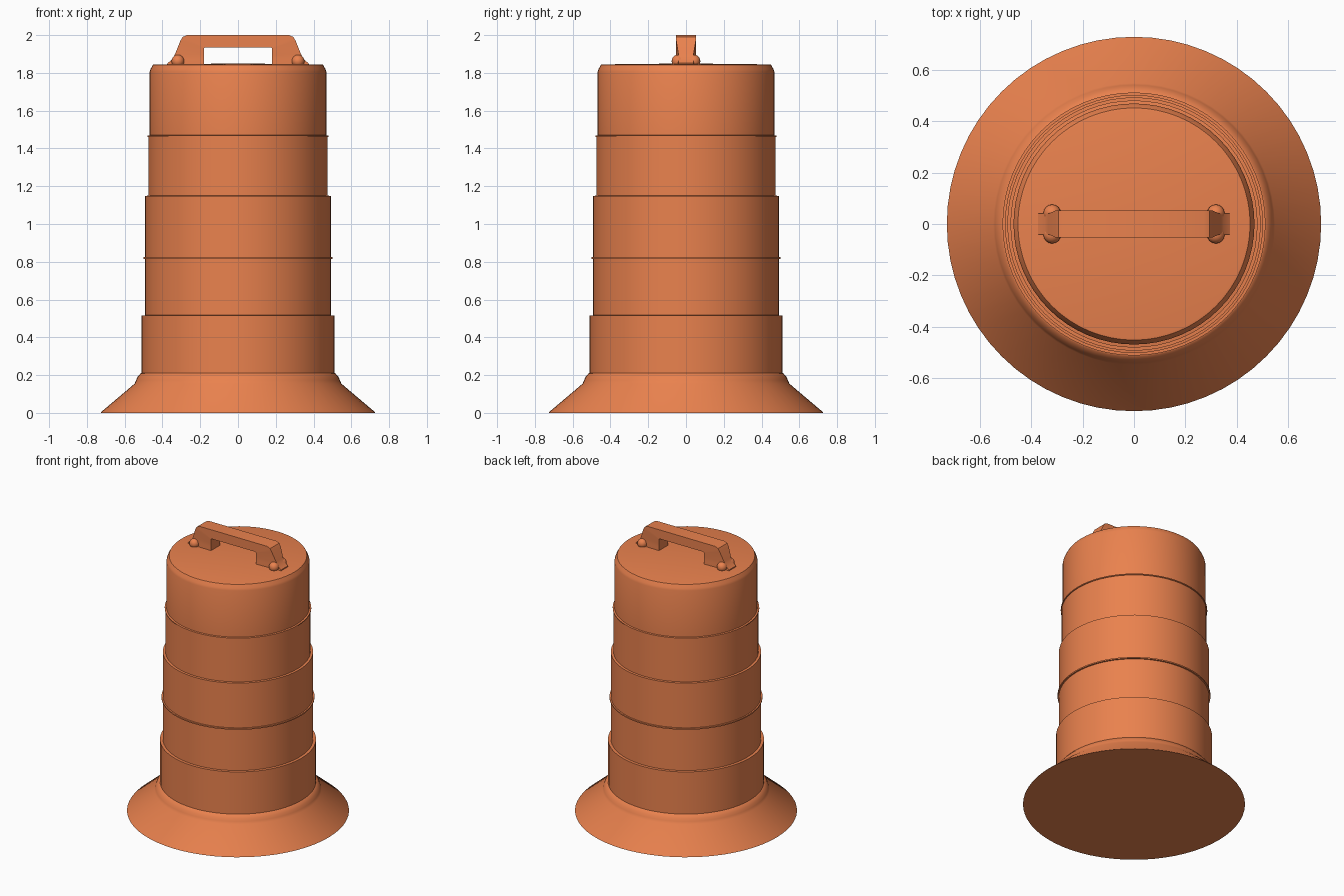
import bpy, bmesh
from math import cos, sin, pi, radians
from mathutils import Matrix

if "Cube" in bpy.data.objects:
    bpy.data.objects.remove(bpy.data.objects["Cube"])

orange = bpy.data.materials.new("orange_plastic")
orange.diffuse_color = (0.82, 0.222, 0.076, 1)
orange.use_nodes = True
orange.node_tree.nodes["Principled BSDF"].inputs["Base Color"].default_value = orange.diffuse_color


def finish(name, bm, angle=30):
    bmesh.ops.recalc_face_normals(bm, faces=bm.faces)
    me = bpy.data.meshes.new(name)
    bm.to_mesh(me)
    bm.free()
    ob = bpy.data.objects.new(name, me)
    bpy.context.collection.objects.link(ob)
    me.materials.append(orange)
    bpy.ops.object.select_all(action='DESELECT')
    ob.select_set(True)
    bpy.context.view_layer.objects.active = ob
    bpy.ops.object.shade_smooth_by_angle(angle=radians(angle))
    return ob


def lathe(name, profile, n=64):
    bm = bmesh.new()
    rings = []
    for r, z in profile:
        if r == 0:
            rings.append([bm.verts.new((0, 0, z))] * n)
        else:
            rings.append([bm.verts.new((r * cos(2 * pi * i / n), r * sin(2 * pi * i / n), z))
                          for i in range(n)])
    for a, b in zip(rings, rings[1:]):
        for i in range(n):
            j = (i + 1) % n
            bm.faces.new(list(dict.fromkeys((a[i], a[j], b[j], b[i]))))
    return finish(name, bm)


# Flared rubber base
lathe("base_skirt", [(0, 0), (0.727, 0), (0.724, 0.005), (0.547, 0.155), (0.54, 0.172),
                     (0.532, 0.19), (0.517, 0.208), (0.507, 0.213), (0, 0.213)])

# Stepped drum body with two thin ribs and a bevelled lid
lathe("drum_body", [(0, 0.205), (0.511, 0.205), (0.511, 0.516), (0.492, 0.517),
                    (0.492, 0.815), (0.501, 0.816), (0.501, 0.825), (0.492, 0.826),
                    (0.492, 1.149), (0.475, 1.15), (0.475, 1.46), (0.48, 1.461),
                    (0.48, 1.468), (0.468, 1.47), (0.468, 1.805), (0.463, 1.82),
                    (0.451, 1.843), (0.442, 1.845), (0, 1.85)])

# Carry handle: quads between an outer and an inner path, narrower at the feet
half = [((0.375, 1.835), (0.18, 1.835)), ((0.372, 1.852), (0.18, 1.85)),
        ((0.348, 1.872), (0.18, 1.872)), ((0.333, 1.90), (0.18, 1.90)),
        ((0.305, 1.97), (0.18, 1.932)), ((0.293, 1.99), (0.175, 1.934)),
        ((0.27, 2.0), (0.17, 1.935))]
path = [((-o[0], o[1]), (-i[0], i[1])) for o, i in half] + half[::-1]


def half_width(x, z):
    return 0.04 if abs(x) > 0.31 else 0.052


bm = bmesh.new()
loops = []
for (ox, oz), (ix, iz) in path:
    wo, wi = half_width(ox, oz), half_width(ix, iz)
    loops.append([bm.verts.new(c) for c in ((ox, -wo, oz), (ox, wo, oz), (ix, wi, iz), (ix, -wi, iz))])
for a, b in zip(loops, loops[1:]):
    for i in range(4):
        j = (i + 1) % 4
        bm.faces.new((a[i], a[j], b[j], b[i]))
bm.faces.new(loops[0])
bm.faces.new(loops[-1])
finish("carry_handle", bm)

# Round bolt heads on both sides of each handle foot
bm = bmesh.new()
for sx in (-1, 1):
    for sy in (-1, 1):
        bmesh.ops.create_uvsphere(bm, u_segments=16, v_segments=10, radius=0.034,
                                  matrix=Matrix.Translation((sx * 0.318, sy * 0.042, 1.862)))
finish("handle_bolts", bm, 40)
